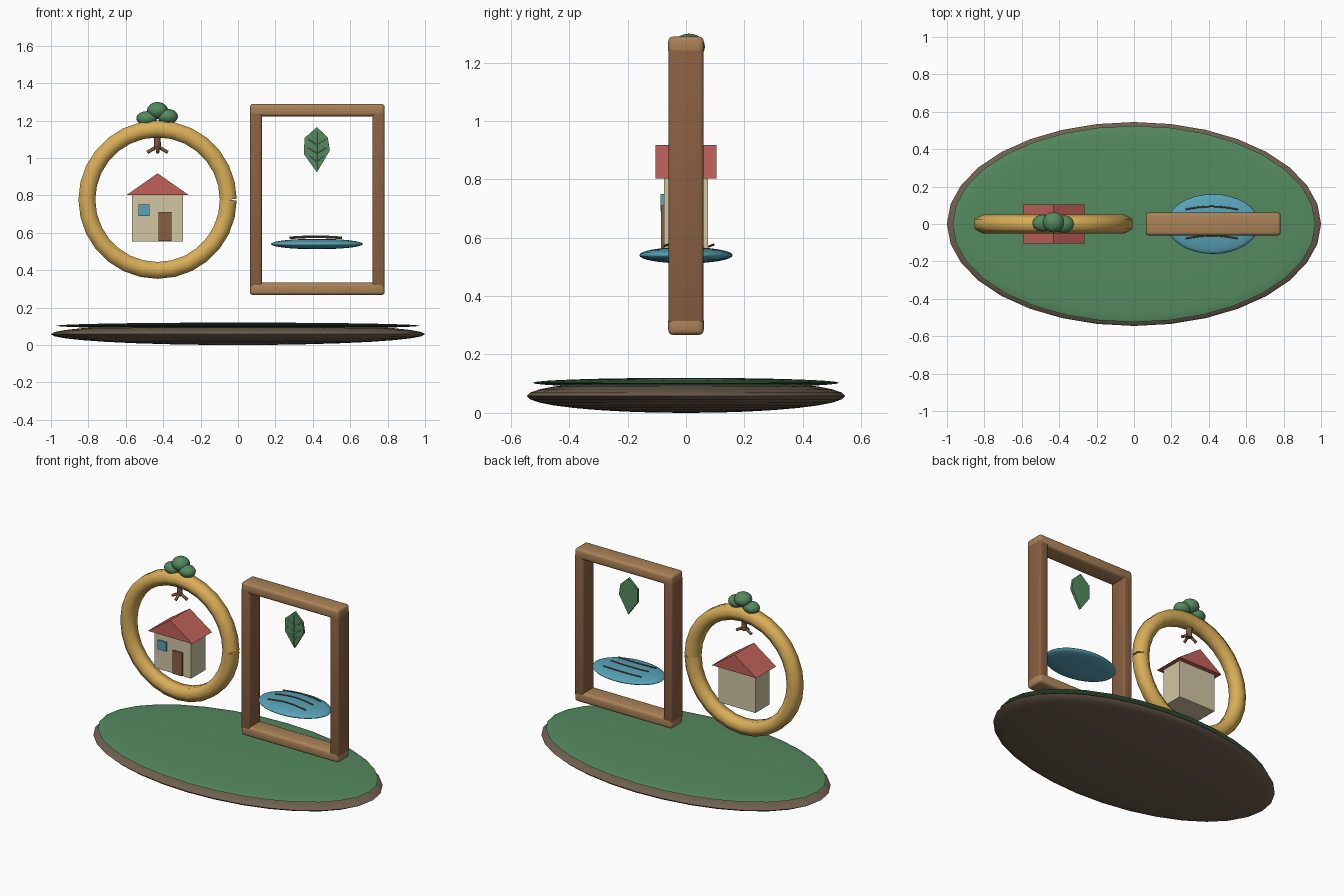
import bpy, bmesh
from math import sin, cos, pi, radians
from mathutils import Vector

if "Cube" in bpy.data.objects:
    bpy.data.objects.remove(bpy.data.objects["Cube"])


def mat(name, hexa):
    m = bpy.data.materials.new(name)
    c = [int(hexa[i:i + 2], 16) / 255 for i in (0, 2, 4)]
    m.diffuse_color = [*(v / 12.92 if v < .04 else ((v + .055) / 1.055) ** 2.4 for v in c), 1]
    m.use_nodes = True
    m.node_tree.nodes["Principled BSDF"].inputs["Base Color"].default_value = m.diffuse_color
    return m


GREEN, SOIL, GOLD = mat("green", "558A60"), mat("soil", "70604F"), mat("gold", "D9AE58")
WOOD, DARK, CREAM = mat("light_wood", "AA8257"), mat("dark_wood", "8A6042"), mat("cream", "D2C6A4")
RED, BLUE, VEIN = mat("red", "C0615A"), mat("blue", "58A3B8"), mat("vein", "7BA878")
BARK = mat("bark", "805840")


def smooth(ob, angle=40):
    bpy.ops.object.select_all(action='DESELECT')
    ob.select_set(True)
    bpy.context.view_layer.objects.active = ob
    bpy.ops.object.shade_smooth_by_angle(angle=radians(angle))


def from_bm(name, bm, m):
    bmesh.ops.recalc_face_normals(bm, faces=bm.faces)
    me = bpy.data.meshes.new(name)
    bm.to_mesh(me)
    bm.free()
    me.materials.append(m)
    ob = bpy.data.objects.new(name, me)
    bpy.context.collection.objects.link(ob)
    return ob


def ellipsoid(name, loc, r, m, seg=32, rings=16):
    bm = bmesh.new()
    bmesh.ops.create_uvsphere(bm, u_segments=seg, v_segments=rings, radius=1)
    bmesh.ops.scale(bm, vec=r, verts=bm.verts)
    bmesh.ops.translate(bm, vec=loc, verts=bm.verts)
    smooth(from_bm(name, bm, m), 80)


def box(name, loc, size, m, bevel=0):
    bm = bmesh.new()
    bmesh.ops.create_cube(bm, size=1)
    bmesh.ops.scale(bm, vec=size, verts=bm.verts)
    bmesh.ops.translate(bm, vec=loc, verts=bm.verts)
    if bevel:
        bmesh.ops.bevel(bm, geom=bm.edges[:], offset=bevel, segments=3, profile=.5, affect='EDGES')
    ob = from_bm(name, bm, m)
    if bevel:
        smooth(ob)


def prism(name, pts, y0, y1, m):
    bm = bmesh.new()
    f = bm.faces.new([bm.verts.new((x, y0, z)) for x, z in pts])
    new = bmesh.ops.extrude_face_region(bm, geom=[f])["geom"]
    bmesh.ops.translate(bm, vec=(0, y1 - y0, 0),
                        verts=[v for v in new if isinstance(v, bmesh.types.BMVert)])
    if f.is_valid is False or len(bm.faces) < len(pts) + 2:
        bmesh.ops.holes_fill(bm, edges=bm.edges)
    from_bm(name, bm, m)


def rod(name, pts, r, m):
    cu = bpy.data.curves.new(name, 'CURVE')
    cu.dimensions = '3D'
    cu.bevel_depth, cu.bevel_resolution, cu.use_fill_caps = r, 2, True
    sp = cu.splines.new('POLY')
    sp.points.add(len(pts) - 1)
    for p, co in zip(sp.points, pts):
        p.co = (*co, 1)
    cu.materials.append(m)
    ob = bpy.data.objects.new(name, cu)
    bpy.context.collection.objects.link(ob)
    bpy.ops.object.select_all(action='DESELECT')
    ob.select_set(True)
    bpy.context.view_layer.objects.active = ob
    bpy.ops.object.convert(target='MESH')
    smooth(bpy.context.object, 50)


# Oval ground: soil with a grass lens on top
ellipsoid("soil_base", (0, 0, .058), (1, .545, .058), SOIL)
ellipsoid("grass_top", (0, 0, .103), (.97, .525, .017), GREEN)

# Gold ring: hexagonal tube with a small open seam on the right
N, R, CX, CZ = 28, .378, -.43, .777
bm = bmesh.new()
loops = []
for k in range(N + 1):
    a = 2 * pi * k / N
    tilt = a + (pi / N if k == 0 else -pi / N if k == N else 0)
    c = Vector((CX + R * cos(a), 0, CZ + R * sin(a)))
    d = Vector((cos(tilt), 0, sin(tilt)))
    loops.append([bm.verts.new(c + d * .052 * sin(j * pi / 3) + Vector((0, .052 * cos(j * pi / 3), 0)))
                  for j in range(6)])
for p, q in zip(loops, loops[1:]):
    for j in range(6):
        bm.faces.new((p[j], p[j - 1], q[j - 1], q[j]))
bm.faces.new(loops[0])
bm.faces.new(loops[-1][::-1])
smooth(from_bm("gold_ring", bm, GOLD), 65)

# House inside the ring
box("house_body", (-.43, 0, .68), (.272, .15, .254), CREAM)
prism("house_roof", [(-.594, .803), (-.265, .803), (-.43, .918)], -.104, .104, RED)
box("house_window", (-.503, -.078, .72), (.06, .018, .06), BLUE)
box("house_door", (-.39, -.077, .633), (.07, .018, .155), DARK)

# Tree growing through the top of the ring
for name, loc, r in (("foliage_middle", (-.43, .01, 1.254), (.056, .055, .045)),
                     ("foliage_left", (-.488, .005, 1.212), (.055, .045, .038)),
                     ("foliage_right", (-.375, 0, 1.222), (.054, .047, .04))):
    ellipsoid(name, loc, r, GREEN, 20, 12)
rod("tree_trunk", [(-.434, 0, 1.2), (-.43, 0, 1.045)], .018, BARK)
for i, (dx, dy) in enumerate(((-.055, 0), (.055, 0), (0, -.045))):
    rod(f"tree_root_{i}", [(-.43, 0, 1.062), (-.43 + dx, dy, 1.03)], .009, BARK)

# Wooden rectangular frame
for s, side in ((-1, "left"), (1, "right")):
    box(f"frame_post_{side}", (.4235 + s * .328, 0, .778), (.065, .12, .95), DARK, .012)
for s, side in ((-1, "bottom"), (1, "top")):
    box(f"frame_rail_{side}", (.4235, 0, .778 + s * .478), (.721, .122, .066), WOOD, .017)

# Pond with three ripples
ellipsoid("pond", (.422, 0, .54), (.246, .16, .028), BLUE)
for i, y in enumerate((-.078, 0, .078)):
    pts = []
    for k in range(9):
        t = k / 8
        pts.append((.275 + .28 * t, y + .016 * sin(pi * t), .568 + (.008 if i == 1 else .002) + .006 * sin(pi * t)))
    rod(f"pond_ripple_{i}", pts, .004, DARK)

# Leaf with veins on the front
prism("leaf", [(.422, 1.165), (.48, 1.11), (.491, 1.04), (.422, .923), (.353, 1.02), (.355, 1.106)],
      -.008, .008, GREEN)
rod("leaf_midrib", [(.422, -.009, 1.14), (.422, -.009, .94)], .003, VEIN)
for i, z in enumerate((1.07, 1.025, .98)):
    w = (.045, .05, .036)[i]
    for s in (-1, 1):
        rod(f"leaf_vein_{i}_{'left' if s < 0 else 'right'}",
            [(.422, -.009, z), (.422 + s * w, -.009, z + .03)], .0025, VEIN)
